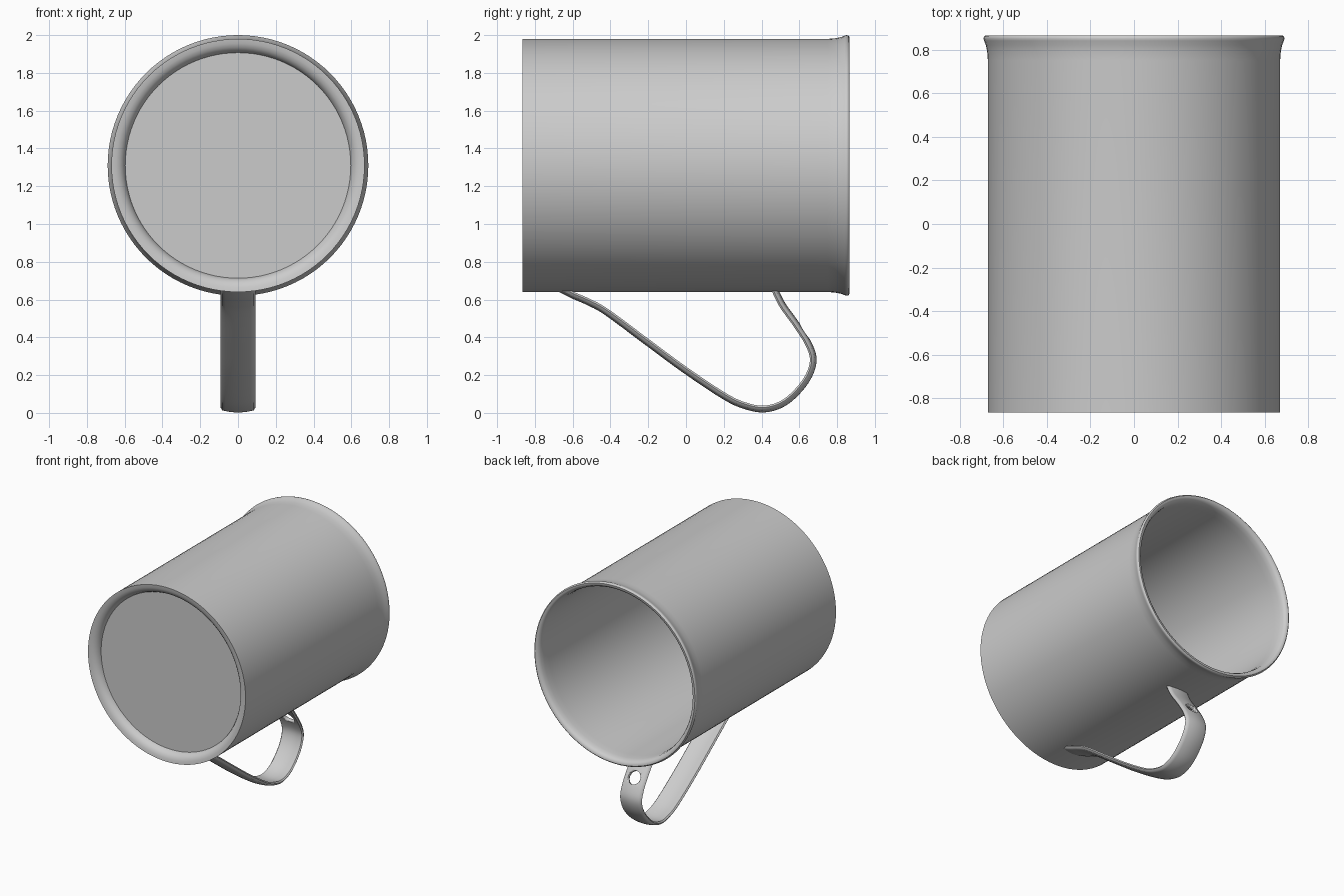
import bpy, bmesh, math
from mathutils import Vector

cube = bpy.data.objects.get("Cube")
if cube:
    bpy.data.objects.remove(cube, do_unlink=True)

AXIS_Z = 1.31   # height of the cup axis
RADIUS = 0.67

metal = bpy.data.materials.new("grey metal")
metal.use_nodes = True
GREY = (0.6, 0.6, 0.6, 1)
metal.diffuse_color = GREY
metal.node_tree.nodes["Principled BSDF"].inputs["Base Color"].default_value = GREY


def finish(name, bm, angle):
    bmesh.ops.recalc_face_normals(bm, faces=bm.faces)
    mesh = bpy.data.meshes.new(name)
    bm.to_mesh(mesh)
    bm.free()
    mesh.materials.append(metal)
    obj = bpy.data.objects.new(name, mesh)
    bpy.context.collection.objects.link(obj)
    bpy.ops.object.select_all(action="DESELECT")
    obj.select_set(True)
    bpy.context.view_layer.objects.active = obj
    bpy.ops.object.shade_smooth_by_angle(angle=math.radians(angle))
    return obj


def lathe(name, profile, steps=96):
    """Spin (radius, y) points about the cup axis."""
    bm = bmesh.new()
    verts = [bm.verts.new((r, y, AXIS_Z)) for r, y in profile]
    edges = [bm.edges.new(pair) for pair in zip(verts, verts[1:])]
    bmesh.ops.spin(bm, geom=verts + edges, cent=(0, 0, AXIS_Z), axis=(0, 1, 0),
                   angle=math.tau, steps=steps)
    bmesh.ops.remove_doubles(bm, verts=bm.verts, dist=0.0005)
    return finish(name, bm, 40)


def smooth_path(points, steps=6):
    """Catmull-Rom curve through the points."""
    pts = [Vector(p) for p in points]
    pts = [2 * pts[0] - pts[1]] + pts + [2 * pts[-1] - pts[-2]]
    out = []
    for a, b, c, d in zip(pts, pts[1:], pts[2:], pts[3:]):
        for i in range(steps):
            t = i / steps
            out.append(0.5 * (2 * b + (c - a) * t + (2 * a - 5 * b + 4 * c - d) * t * t
                              + (3 * b - a - 3 * c + d) * t ** 3))
    return out + [pts[-2]]


# Cup body: recessed base, straight wall, flared rolled rim, inner wall and floor
lathe("cup_body", [
    (0, -0.81), (0.597, -0.81), (0.6, -0.822), (0.61, -0.84), (0.625, -0.853),
    (0.645, -0.862), (RADIUS, -0.865), (RADIUS, 0.75), (0.673, 0.79), (0.679, 0.82),
    (0.687, 0.84), (0.69, 0.85), (0.688, 0.859), (0.681, 0.865), (0.67, 0.864),
    (0.658, 0.857), (0.648, 0.84), (0.643, 0.81), (0.64, 0.76), (0.64, -0.77),
    (0.62, -0.785), (0, -0.785)])

# Handle: a bowed strap swept along its side profile (y, z)
path = smooth_path([
    (-0.68, 0.665), (-0.6, 0.625), (-0.52, 0.59), (-0.42, 0.535), (-0.2, 0.372),
    (0, 0.225), (0.2, 0.092), (0.31, 0.04), (0.42, 0.022), (0.53, 0.062),
    (0.63, 0.165), (0.672, 0.27), (0.65, 0.36), (0.585, 0.465), (0.51, 0.57),
    (0.465, 0.66)])
HALF, BOW, THICK = 0.092, 0.014, 0.024
section = []
for side in (1, -1):
    for i in range(-5, 6):
        u = side * i / 5.5
        bend = BOW * (0.5 - u * u)
        section.append((u * HALF, bend + side * THICK / 2))
    section.append((side * HALF, -BOW / 2))

bm = bmesh.new()
rings = []
for i, p in enumerate(path):
    tangent = (path[min(i + 1, len(path) - 1)] - path[max(i - 1, 0)]).normalized()
    out = Vector((tangent.y, -tangent.x))
    rings.append([bm.verts.new((x, *(p + out * n))) for x, n in section])
for a, b in zip(rings, rings[1:]):
    for i in range(len(section)):
        j = (i + 1) % len(section)
        bm.faces.new((a[i], a[j], b[j], b[i]))
bm.faces.new(rings[0])
bm.faces.new(rings[-1])
handle = finish("handle", bm, 50)

# Hanging hole through the upper part of the strap
bm = bmesh.new()
bmesh.ops.create_cone(bm, cap_ends=True, segments=32, radius1=0.05, radius2=0.05, depth=0.2)
cutter = finish("hole_cutter", bm, 40)
cutter.location = (0, 0.615, 0.42)
cutter.rotation_euler = (math.radians(-57), 0, 0)
cutter.hide_render = True
cutter.hide_set(True)
cut = handle.modifiers.new("hanging hole", "BOOLEAN")
cut.operation = "DIFFERENCE"
cut.solver = "EXACT"
cut.object = cutter
